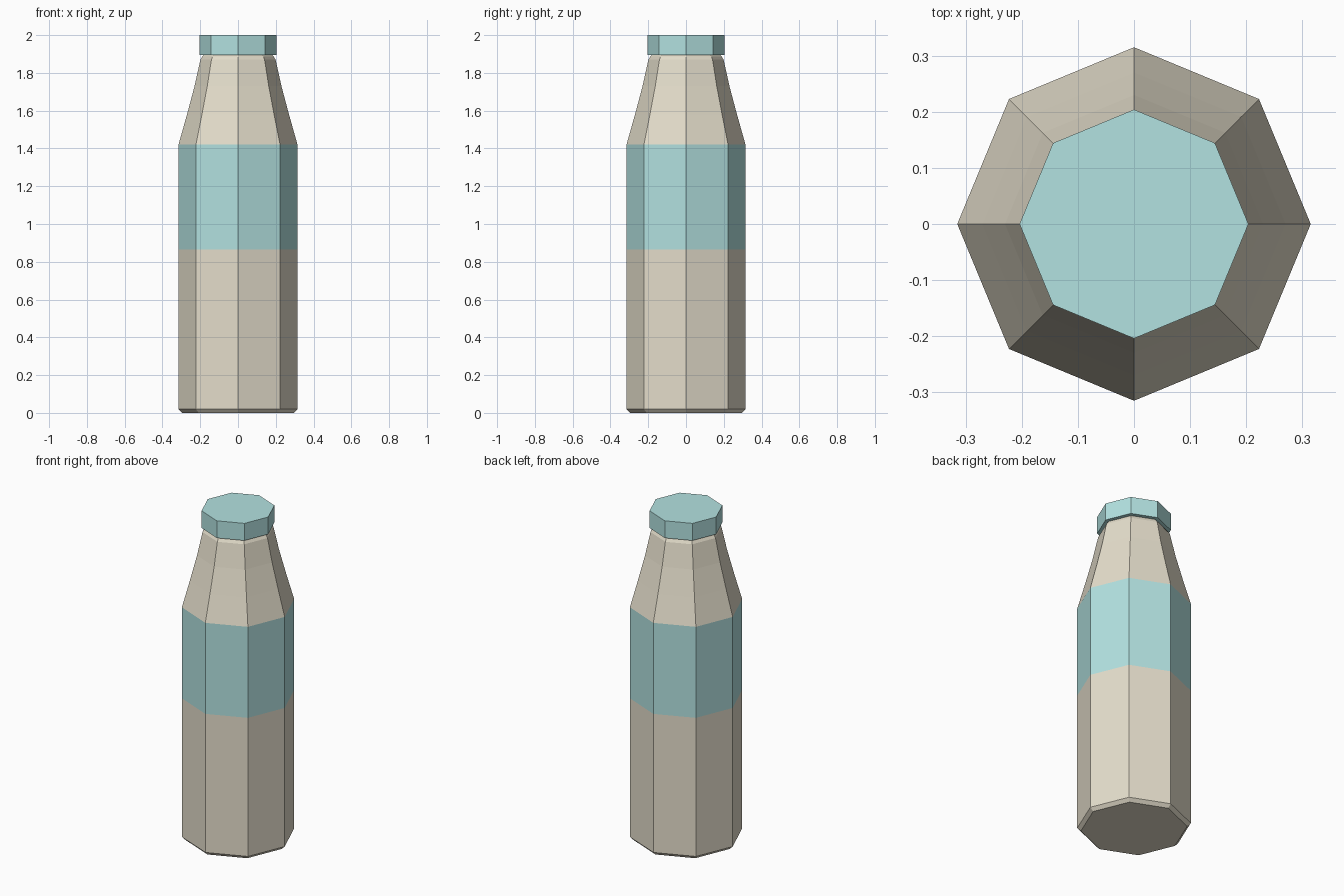
import bpy, bmesh
from math import cos, sin, tau

if "Cube" in bpy.data.objects:
    bpy.data.objects.remove(bpy.data.objects["Cube"])

SIDES = 8


def material(name, color):
    m = bpy.data.materials.new(name)
    m.diffuse_color = color
    m.use_nodes = True
    m.node_tree.nodes["Principled BSDF"].inputs["Base Color"].default_value = m.diffuse_color
    return m


def lathe(name, profile, mats, band=None):
    """Spin (radius, z) points into a closed faceted solid; band = ring using the second material."""
    bm = bmesh.new()
    rings = [[bm.verts.new((r * cos(tau * i / SIDES), r * sin(tau * i / SIDES), z))
              for i in range(SIDES)] for r, z in profile]
    for k, (a, b) in enumerate(zip(rings, rings[1:])):
        for i in range(SIDES):
            j = (i + 1) % SIDES
            f = bm.faces.new((a[i], a[j], b[j], b[i]))
            f.material_index = 1 if k == band else 0
    bm.faces.new(rings[0][::-1])
    bm.faces.new(rings[-1])
    me = bpy.data.meshes.new(name)
    bm.to_mesh(me)
    bm.free()
    for m in mats:
        me.materials.append(m)
    ob = bpy.data.objects.new(name, me)
    bpy.context.collection.objects.link(ob)
    return ob


cream = material("cream", (0.78, 0.73, 0.60, 1))
teal = material("teal", (0.45, 0.76, 0.75, 1))

# Bottle: chamfered foot, straight body with label band, concave shoulder, neck lip
lathe("bottle_body", [(0.295, 0), (0.315, 0.02), (0.315, 0.865), (0.315, 1.42),
                      (0.27, 1.58), (0.23, 1.73), (0.199, 1.87),
                      (0.19, 1.885), (0.18, 1.895)], [cream, teal], band=2)

# Cap
lathe("bottle_cap", [(0.204, 1.895), (0.204, 2.0)], [teal])
